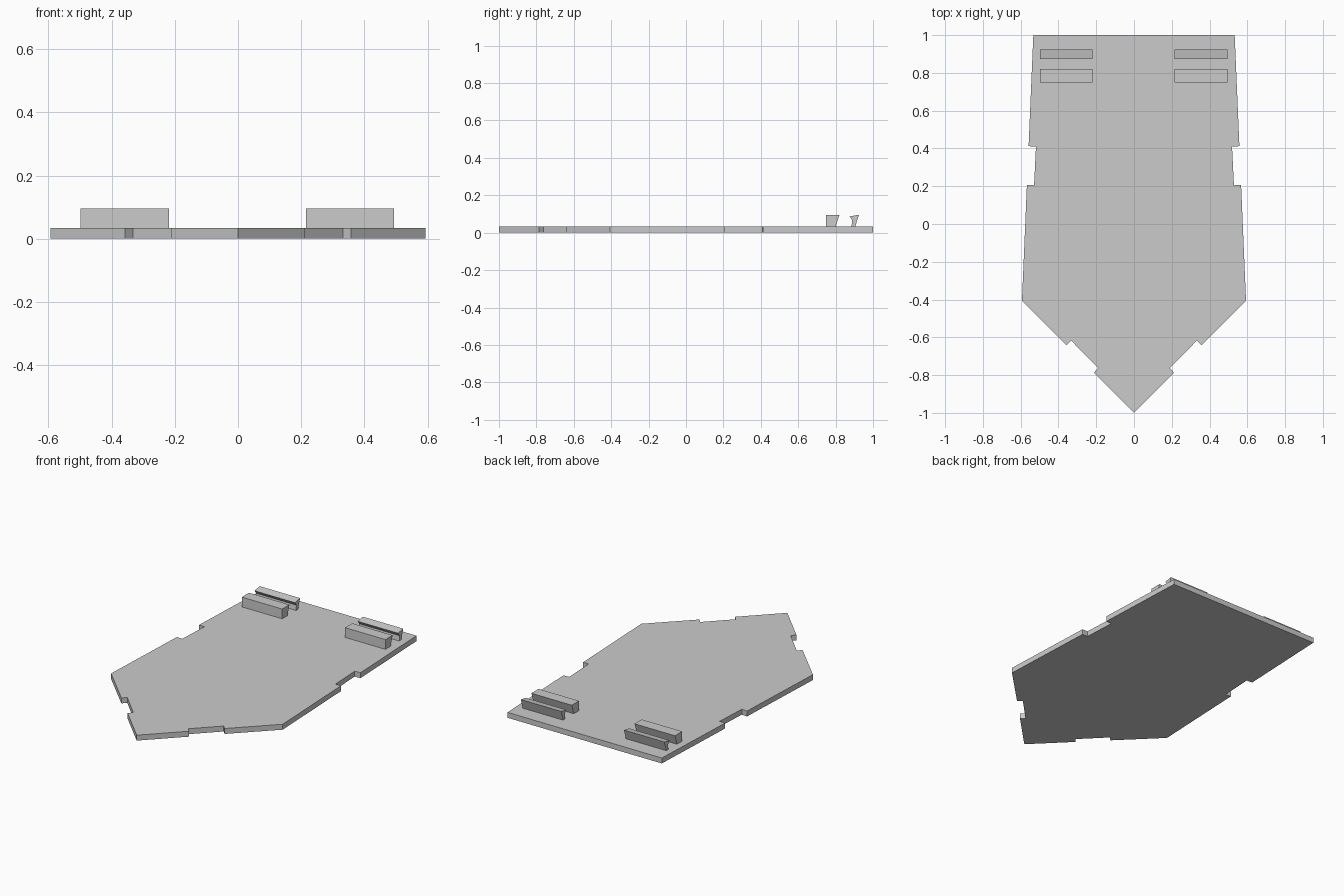
import bpy, bmesh

cube = bpy.data.objects.get("Cube")
if cube:
    bpy.data.objects.remove(cube, do_unlink=True)

grey = bpy.data.materials.new("plain grey")
grey.use_nodes = True
GREY = (0.6, 0.6, 0.6, 1)
grey.diffuse_color = GREY
grey.node_tree.nodes["Principled BSDF"].inputs["Base Color"].default_value = GREY


def prism(name, outline, offset):
    """Extrude a closed outline of 3D points along an offset."""
    bm = bmesh.new()
    face = bm.faces.new([bm.verts.new(p) for p in outline])
    result = bmesh.ops.extrude_face_region(bm, geom=[face], use_keep_orig=True)
    top = [g for g in result["geom"] if isinstance(g, bmesh.types.BMVert)]
    bmesh.ops.translate(bm, verts=top, vec=offset)
    bmesh.ops.recalc_face_normals(bm, faces=bm.faces)
    mesh = bpy.data.meshes.new(name)
    bm.to_mesh(mesh)
    bm.free()
    mesh.materials.append(grey)
    obj = bpy.data.objects.new(name, mesh)
    bpy.context.collection.objects.link(obj)
    return obj


THICK = 0.034

# Notched base plate: half outline from the back edge to the nose, mirrored
half = [(0.533, 1), (0.558, 0.412), (0.519, 0.41), (0.529, 0.205),
        (0.567, 0.207), (0.593, -0.406), (0.357, -0.641), (0.333, -0.617),
        (0.19, -0.762), (0.212, -0.787)]
outline = half + [(0, -1)] + [(-x, y) for x, y in reversed(half)]
prism("base_plate", [(x, y, 0) for x, y in outline], (0, 0, THICK))

# Clip jaws: a block with a sloped back, and a thin flared hook behind it
profiles = {
    "clip_block": [(0.749, THICK), (0.8, THICK), (0.82, 0.095), (0.749, 0.095)],
    "clip_hook": [(0.885, THICK), (0.905, THICK), (0.925, 0.096),
                  (0.874, 0.087), (0.889, 0.066)],
}
for side, x in (("left", 0.215), ("right", -0.498)):
    for part, profile in profiles.items():
        prism(f"{side}_{part}", [(x, y, z) for y, z in profile], (0.279, 0, 0))
